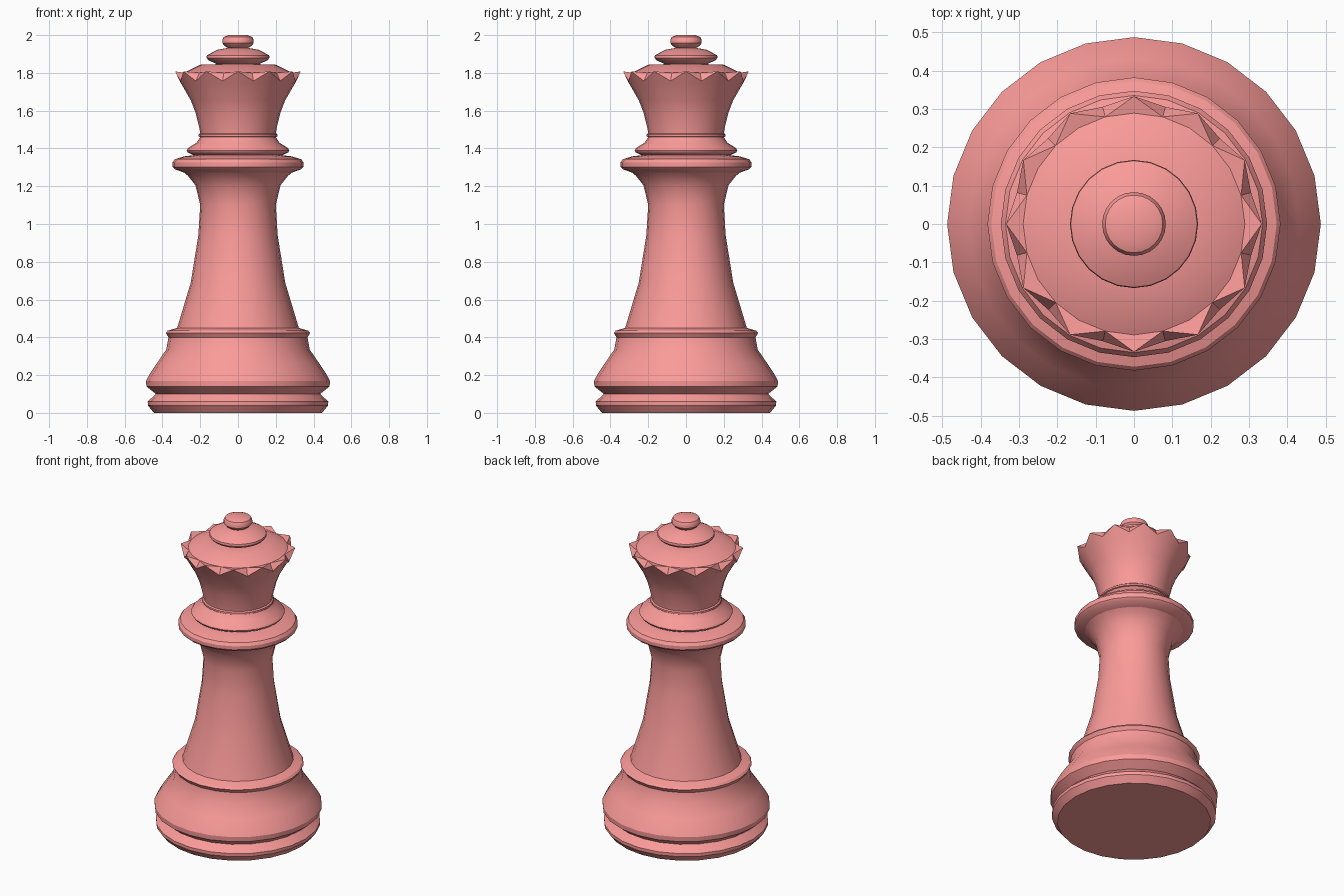
import bpy, bmesh, math

if "Cube" in bpy.data.objects:
    bpy.data.objects.remove(bpy.data.objects["Cube"])

SIDES = 24
mat = bpy.data.materials.new("rose")
mat.diffuse_color = (0.97, 0.33, 0.32, 1)
mat.use_nodes = True
mat.node_tree.nodes["Principled BSDF"].inputs["Base Color"].default_value = mat.diffuse_color


def add_ring(bm, points):
    """One ring of vertices; points gives (radius, height) in turn around the axis."""
    ring = []
    for j in range(SIDES):
        r, z = points[j % len(points)]
        a = 2 * math.pi * j / SIDES
        ring.append(bm.verts.new((r * math.cos(a), r * math.sin(a), z)))
    return ring


def lathe(name, profile):
    """Turned part. A profile entry is (r, z), or a list of alternating (r, z)."""
    bm = bmesh.new()
    rings = []
    for p in profile:
        if isinstance(p, list):
            rings.append(add_ring(bm, p))
        elif p[0] == 0:
            rings.append([bm.verts.new((0, 0, p[1]))] * SIDES)
        else:
            rings.append(add_ring(bm, [p]))
    for i in range(len(rings) - 1):
        lo, hi = rings[i], rings[i + 1]
        toothed = isinstance(profile[i], list)
        for j in range(SIDES):
            k = (j + 1) % SIDES
            quad = [lo[j], lo[k], hi[k], hi[j]]
            if toothed and j % 2 == 0:
                faces = [(lo[j], lo[k], hi[k]), (lo[j], hi[k], hi[j])]
            elif toothed:
                faces = [(lo[j], lo[k], hi[j]), (lo[k], hi[k], hi[j])]
            else:
                faces = [list(dict.fromkeys(quad))]
            for f in faces:
                bm.faces.new(f)
    mesh = bpy.data.meshes.new(name)
    bm.to_mesh(mesh)
    bm.free()
    mesh.materials.append(mat)
    ob = bpy.data.objects.new(name, mesh)
    bpy.context.collection.objects.link(ob)
    bpy.ops.object.select_all(action='DESELECT')
    ob.select_set(True)
    bpy.context.view_layer.objects.active = ob
    bpy.ops.object.shade_smooth_by_angle(angle=math.radians(30))
    return ob


# Stepped foot and rounded plinth
lathe("base", [(0, 0), (0.445, 0), (0.477, 0.04), (0.478, 0.06), (0.435, 0.10),
               (0.485, 0.14), (0.487, 0.17), (0.465, 0.21), (0.43, 0.262),
               (0.38, 0.335), (0.368, 0.40), (0.382, 0.423), (0.372, 0.435),
               (0.322, 0.45)])

# Tapered stem
lathe("stem", [(0.322, 0.45), (0.25, 0.69), (0.21, 0.94), (0.20, 1.10),
               (0.225, 1.205), (0.265, 1.255), (0.285, 1.272)])

# Wide collar, small bead and thin neck ring
lathe("collar", [(0.285, 1.272), (0.335, 1.29), (0.347, 1.303), (0.347, 1.325),
                 (0.335, 1.343), (0.285, 1.358), (0.235, 1.364), (0.265, 1.378),
                 (0.272, 1.39), (0.265, 1.402), (0.22, 1.43), (0.20, 1.46),
                 (0.208, 1.463), (0.208, 1.474), (0.20, 1.48)])

# Flared crown with twelve points and a low lid
lathe("crown", [(0.20, 1.48), (0.205, 1.51), (0.225, 1.59), (0.25, 1.655),
                (0.302, 1.745), [(0.333, 1.808), (0.316, 1.757)],
                (0.289, 1.80), (0.20, 1.843), (0.11, 1.846)])

# Disc and button on top
lathe("finial", [(0.11, 1.846), (0.155, 1.866), (0.167, 1.88), (0.165, 1.893),
                 (0.11, 1.922), (0.055, 1.932), (0.07, 1.942), (0.083, 1.957),
                 (0.083, 1.975), (0.075, 1.99), (0.05, 2.0), (0, 2.0)])
